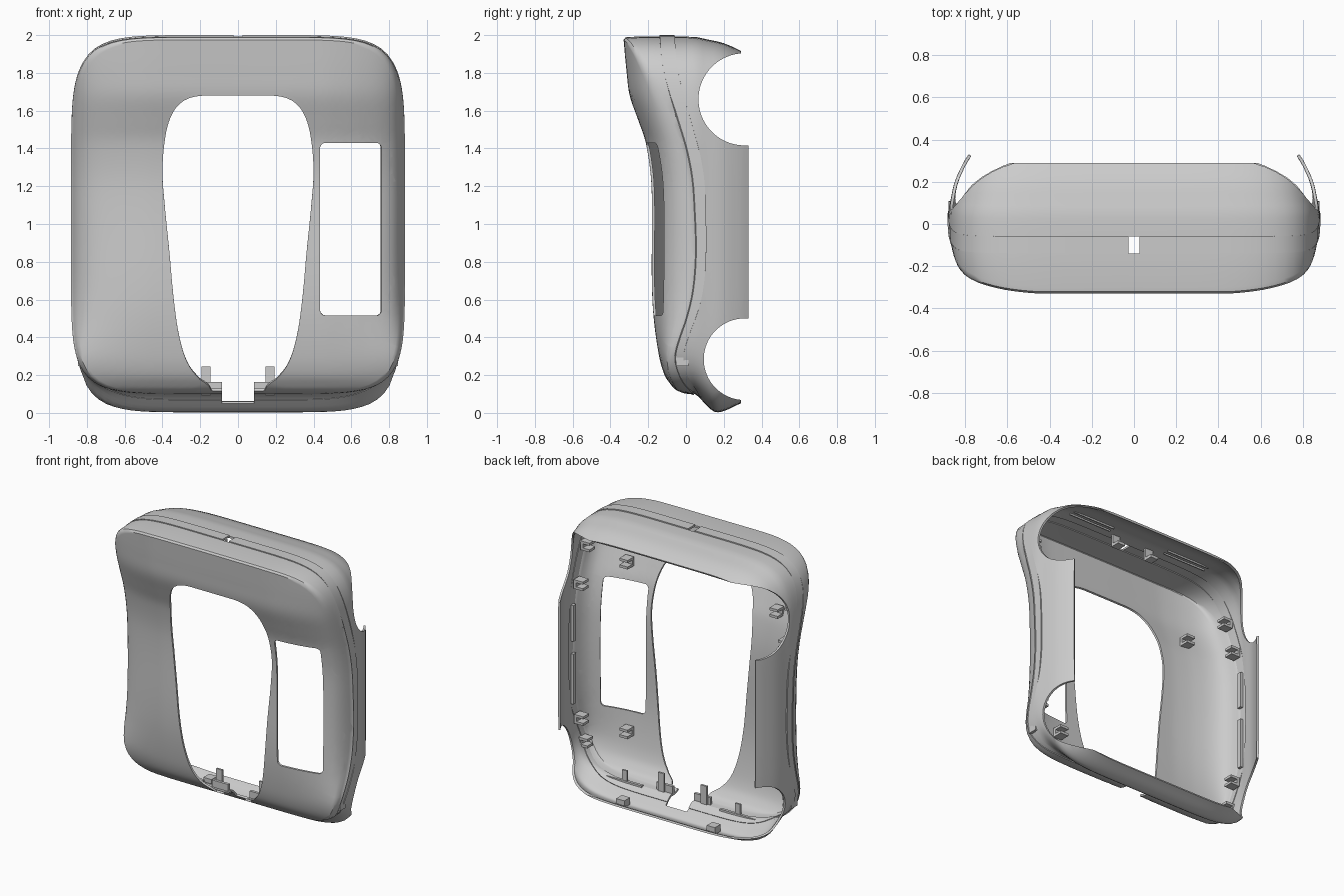
import bpy, bmesh, math
from mathutils import Vector, Matrix

if "Cube" in bpy.data.objects:
    bpy.data.objects.remove(bpy.data.objects["Cube"])

M = 72  # points along half of each ring


def spline(pts):
    """Smooth function through (x, y) points."""
    n = len(pts)
    tan = []
    for i in range(n):
        a, b = pts[max(i - 1, 0)], pts[min(i + 1, n - 1)]
        tan.append((b[1] - a[1]) / (b[0] - a[0]))

    def f(x):
        x = min(max(x, pts[0][0]), pts[-1][0])
        i = 0
        while i < n - 2 and x > pts[i + 1][0]:
            i += 1
        h = pts[i + 1][0] - pts[i][0]
        t = (x - pts[i][0]) / h
        return ((2*t**3 - 3*t*t + 1) * pts[i][1] + (t**3 - 2*t*t + t) * h * tan[i]
                + (3*t*t - 2*t**3) * pts[i + 1][1] + (t**3 - t*t) * h * tan[i + 1])
    return f


def resample(pts, n):
    """n + 1 points evenly spaced along a polyline."""
    d = [0]
    for a, b in zip(pts, pts[1:]):
        d.append(d[-1] + math.dist(a, b))
    out, j = [], 0
    for i in range(n + 1):
        s = d[-1] * i / n
        while j < len(d) - 2 and s > d[j + 1]:
            j += 1
        t = (s - d[j]) / (d[j + 1] - d[j])
        out.append(tuple(p + (q - p) * t for p, q in zip(pts[j], pts[j + 1])))
    return out


# Shape curves: front depth, seam depth, side roll-off, rear taper, underside
front_y = spline([(.1, .0), (.12, -.05), (.15, -.08), (.2, -.113), (.3, -.142), (.5, -.17), (.7, -.18),
                  (1.2, -.182), (1.43, -.212), (1.55, -.252), (1.68, -.297), (1.8, -.313), (1.98, -.33)])
seam_y = spline([(.1, .04), (.15, -.01), (.22, -.045), (.3, -.06), (.4, -.035), (.5, 0), (.65, .035),
                 (.85, .05), (1.1, .042), (1.25, .03), (1.4, 0), (1.55, -.045), (1.7, -.09),
                 (1.85, -.125), (2, -.14)])
roll = spline([(0, 0), (.45, .0), (.55, .04), (.65, .12), (.76, .28), (.83, .5), (.87, .82), (.885, 1)])
taper = spline([(-.1, 0), (.05, .002), (.1, .012), (.2, .035), (.29, .075), (.33, .1)])
under = spline([(-.3, .1), (0, .1), (.04, .1), (.07, .08), (.1, .05), (.15, .006), (.2, .01),
                (.29, .05), (.33, .06)])


def face_y(x, z):
    f = front_y(z)
    return f + (seam_y(z) - f) * roll(abs(x))


# Half outline of the housing, from top centre to bottom centre
E = 2 / 6.5
dense = []
for i in range(801):
    a = math.pi * i / 800
    c = math.cos(a)
    dense.append((.885 * abs(math.sin(a)) ** E, math.copysign(abs(c) ** E, c)))
dense[0], dense[-1] = (0, 1), (0, -1)
outline = [(x / .885, z) for x, z in resample(dense, M)]


def ring(fn):
    half = [fn(ux, uz) for ux, uz in outline]
    return half + [(-x, y, z) for x, y, z in half[-2:0:-1]]


def place(ux, uz, hw, top, bottom):
    return ux * hw, 1 + uz * ((top - 1) if uz > 0 else (1 - bottom))


def new_obj(name, bm):
    me = bpy.data.meshes.new(name)
    bm.to_mesh(me)
    bm.free()
    ob = bpy.data.objects.new(name, me)
    bpy.context.collection.objects.link(ob)
    return ob


def cut_window(bm, lo, hi, y_lim, r):
    """Cut an opening with softened corners, lo and hi being (x, y or z) pairs in axes lim[0]."""
    ax, y0, y1 = y_lim
    c = Vector(((lo[0] + hi[0]) / 2, (lo[1] + hi[1]) / 2))
    h = Vector(((hi[0] - lo[0]) / 2, (hi[1] - lo[1]) / 2))
    other = 3 - ax
    planes = []
    for k in range(16 if r else 4):
        a = math.tau * k / (16 if r else 4)
        n = Vector((math.cos(a), math.sin(a)))
        inner = h - Vector((r, r))
        planes.append((n, abs(n.x) * inner.x + abs(n.y) * inner.y + r))
    uv = lambda p: Vector((p.x, p[ax])) - c

    def near(f):
        p = f.calc_center_median()
        q = uv(p)
        return y0 < p[other] < y1 and abs(q.x) < h.x + .15 and abs(q.y) < h.y + .15
    for n, d in planes:
        fs = [f for f in bm.faces if near(f)]
        geom = fs + list({e for f in fs for e in f.edges}) + list({v for f in fs for v in f.verts})
        co, no = Vector((0, 0, 0)), Vector((0, 0, 0))
        co.x, co[ax] = c + n * d
        # plane offset is measured from the window centre
        no.x, no[ax] = n
        bmesh.ops.bisect_plane(bm, geom=geom, plane_co=co, plane_no=no, dist=1e-5)
    dead = [f for f in bm.faces if near(f)
            and all(n.dot(uv(f.calc_center_median())) < d for n, d in planes)]
    bmesh.ops.delete(bm, geom=dead, context='FACES')


def shell(name, rings, windows=(), drums=(), thick=.014):
    bm = bmesh.new()
    vs = [[bm.verts.new(p) for p in r] for r in rings]
    for a, b in zip(vs, vs[1:]):
        for i in range(len(a)):
            j = (i + 1) % len(a)
            bm.faces.new((a[i], b[i], b[j], a[j]))
    for w in windows:
        cut_window(bm, *w)
    ob = new_obj(name, bm)
    bpy.context.view_layer.objects.active = ob
    s = ob.modifiers.new("wall", 'SOLIDIFY')
    s.thickness, s.offset = thick, -1
    bpy.ops.object.modifier_apply(modifier="wall")
    for c in drums:
        m = ob.modifiers.new("cut", 'BOOLEAN')
        m.object, m.operation, m.solver = c, 'DIFFERENCE', 'EXACT'
        bpy.ops.object.modifier_apply(modifier="cut")
    bpy.ops.object.select_all(action='DESELECT')
    ob.select_set(True)
    bpy.ops.object.shade_smooth_by_angle(angle=math.radians(35))


def boxes(name, parts):
    """One object made of boxes given as (centre, size)."""
    bm = bmesh.new()
    for c, s in parts:
        bmesh.ops.create_cube(bm, size=1, matrix=Matrix.Translation(c) @ Matrix.Diagonal((*s, 1)))
    return new_obj(name, bm)


def drum(name, y, z, r):
    bm = bmesh.new()
    bmesh.ops.create_cone(bm, cap_ends=True, segments=96, radius1=r, radius2=r, depth=3,
                          matrix=Matrix.Translation((0, y, z)) @ Matrix.Rotation(math.pi / 2, 4, 'Y'))
    return new_obj(name, bm)


# Openings
window = ((.435, .515), (.76, 1.43), (2, -.5, .2), .03)
low_slot = ((-.085, -.1), (.085, .3), (2, -.5, .105), 0)
top_slot = ((-.025, -.14), (.025, -.05), (1, 1.8, 2.1), 0)
notches = [drum("upper_notch_cutter", .31, 1.66, .244), drum("lower_notch_cutter", .31, .284, .216)]


# Rear shell (tapered wall, round corner notches) and the seam band in front of it
def wall_ring(t, band=False):
    def fn(ux, uz):
        z0 = place(ux, uz, 1, 2, .1)[1]
        s, w = seam_y(z0), .04 + .02 * z0
        if band:
            y = s + w * t
            x, z = place(ux, uz, .88, 2, under(y) + .002)
        else:
            y = s + w + ((.29 if abs(uz) > .72 else .33) - s - w) * t
            x, z = place(ux, uz, .885 - taper(y), 1.992 - taper(y), under(y))
        return x, y, z
    return ring(fn)


shell("rear_shell", [wall_ring(1 - i / 12) for i in range(13)], [low_slot], notches)
shell("seam_band", [wall_ring(1 - i / 4, True) for i in range(5)], [top_slot, low_slot])
for c in notches:
    bpy.data.objects.remove(c)


# Front shell: rim rolling into the face, lofted to the central opening
def rim_ring(hw, top, bottom, lift):
    def fn(ux, uz):
        x, z = place(ux, uz, hw, top, bottom)
        return x, min(face_y(x, z) + lift, seam_y(z) - .004), z
    return ring(fn)


def seam_ring(ux, uz):
    x, z = place(ux, uz, .884, 1.993, .098)
    return x, seam_y(z), z


profile = [(.19, 1.68), (.25, 1.67), (.31, 1.635), (.355, 1.57), (.385, 1.46), (.4, 1.28),
           (.388, 1.1), (.363, .85), (.34, .6), (.31, .4), (.265, .26), (.2, .175), (.16, .15), (.14, .115)]
side = spline([(-z, x) for x, z in profile])
hole = [(0, 1.68)] + [(side(-1.68 + 1.565 * i / 200), 1.68 - 1.565 * i / 200) for i in range(201)]
hole = resample(hole + [(0, .115)], M)
rings = [ring(seam_ring), rim_ring(.879, 1.991, .099, .03), rim_ring(.872, 1.988, .101, .01),
         rim_ring(.862, 1.975, .104, 0)]
edge = rings[-1][:M + 1]
for k in range(1, 21):
    t = (k / 20) ** 1.25
    half = []
    for (x0, _, z0), (x1, z1) in zip(edge, hole):
        x, z = x0 + (x1 - x0) * t, z0 + (z1 - z0) * t
        half.append((x, face_y(x, z), z))
    rings.append(half + [(-x, y, z) for x, y, z in half[-2:0:-1]])
shell("front_shell", rings, [window, low_slot])


def clip(c, d):
    """U-shaped clip at c with its prongs pointing along axis direction d."""
    c, d = Vector(c), Vector(d)
    flat = Vector([abs(v) for v in d])
    full = Vector((.065, .065, .065))
    gap = Vector((0, 0, 1))
    return [(c, full - flat * .045)] + [(c + d * .03 + gap * (.0235 * s), full - gap * .047) for s in (-1, 1)]


for s, tag in ((1, "right"), (-1, "left")):
    # Side wall clips, rail and face clips
    boxes("side_clips_" + tag, sum((clip((s * .838, seam_y(z) + .04, z), (-s, 0, 0))
                                    for z in (1.68, 1.43, .46, .28)), []))
    boxes("side_rail_" + tag, [((s * .852, .06, z), (.02, .03, h)) for z, h in ((1.15, .26), (.75, .36))])
    spots = ((.6, 1.56), (.54, .39)) if s > 0 else ((.6, 1.53),)
    boxes("face_clips_" + tag, sum((clip((s * x, face_y(x, z) + .03, z), (0, 1, 0)) for x, z in spots), []))
    # Top hooks and vent ribs
    boxes("top_hook_" + tag, [((s * .14, -.02, 1.935), (.06, .015, .09)), ((s * .14, .01, 1.9), (.06, .06, .02))])
    boxes("top_ribs_" + tag, [((s * .4, y, 1.963), (.34, .008, .012)) for y in (.03, .07)])
    # Bottom plates, pegs, strips and blocks
    boxes("bottom_plate_" + tag, [((s * .15, .02, .132), (.13, .02, .065)),
                                  ((s * .17, .035, .17), (.048, .014, .15))])
    boxes("bottom_strip_" + tag, [((s * .45, .05, .115), (.28, .02, .014)),
                                  ((s * .45, .05, .15), (.04, .014, .09))])
    boxes("bottom_block_" + tag, [((s * .36, .2, .05), (.065, .065, .05))])
